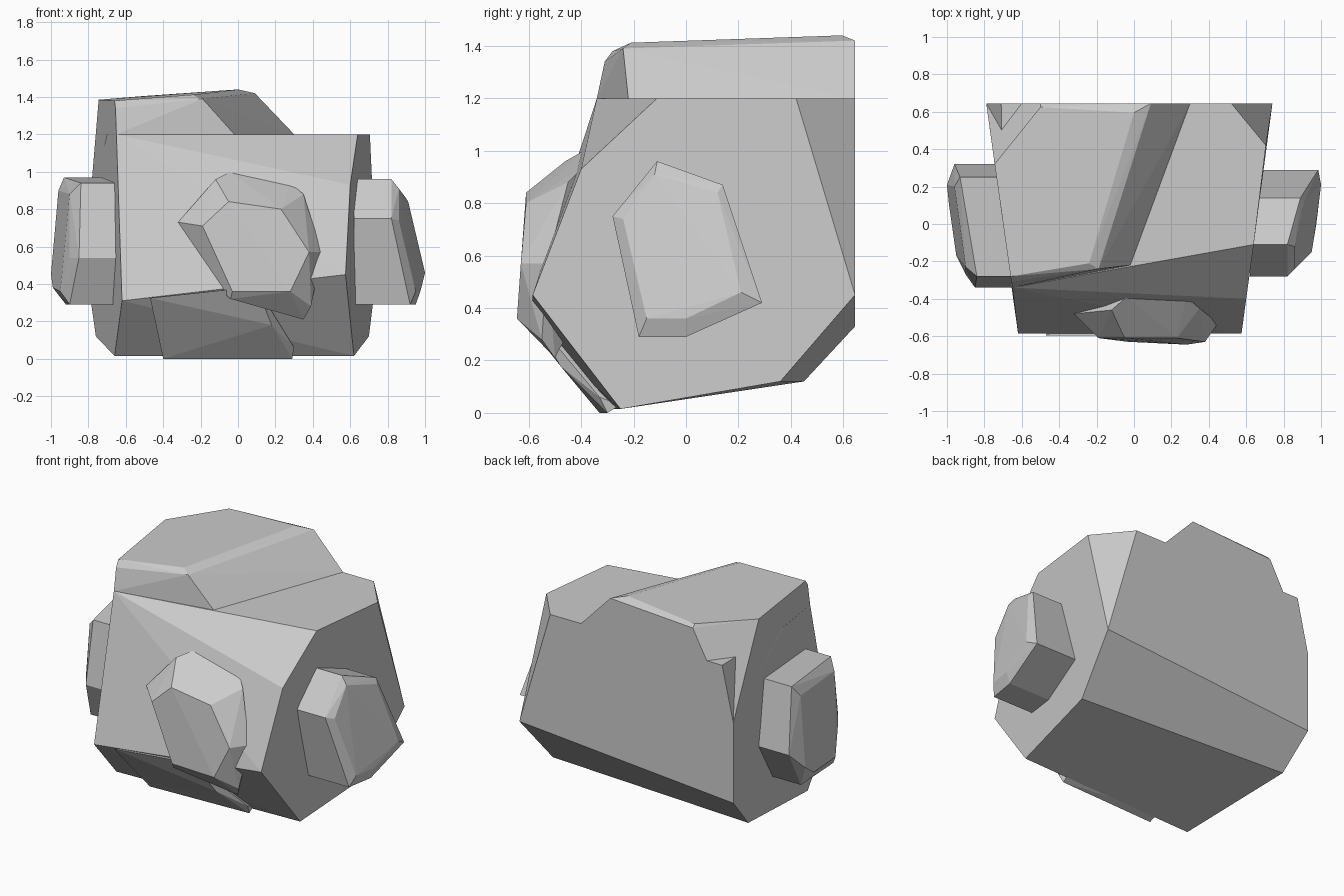
import bpy, bmesh, math
from mathutils import Vector


def stone(name, points):
    """Flat-faced rock: the convex hull of a few corner points."""
    bm = bmesh.new()
    for p in points:
        bm.verts.new(p)
    res = bmesh.ops.convex_hull(bm, input=bm.verts[:])
    junk = {g for g in res["geom_interior"] + res["geom_unused"]
            if isinstance(g, bmesh.types.BMVert)}
    bmesh.ops.delete(bm, geom=list(junk), context='VERTS')
    bmesh.ops.dissolve_limit(bm, angle_limit=math.radians(2),
                             verts=bm.verts[:], edges=bm.edges[:])
    bmesh.ops.recalc_face_normals(bm, faces=bm.faces[:])
    mesh = bpy.data.meshes.new(name)
    bm.to_mesh(mesh)
    bm.free()
    obj = bpy.data.objects.new(name, mesh)
    bpy.context.collection.objects.link(obj)
    return obj


def side_stone(name, outer, inner, base_x):
    """Stone on a side wall: wall outline, rim and smaller chamfered face."""
    base = [(base_x, y, z) for _, y, z in outer]
    return stone(name, base + outer + inner)


# Main boulder
stone("main_boulder", [
    # top
    (-0.65, -0.34, 1.2), (0.64, -0.11, 1.2), (0.705, 0.42, 1.2),
    (0.52, 0.645, 1.2), (-0.70, 0.0, 1.2), (-0.71, 0.645, 1.2),
    # front
    (0.60, -0.40, 0.93), (-0.62, -0.585, 0.31), (0.575, -0.585, 0.45),
    # back
    (0.74, 0.645, 0.45), (-0.79, 0.645, 0.33), (-0.79, 0.645, 0.85),
    # underside
    (0.70, 0.36, 0.12), (-0.76, 0.45, 0.12),
    (0.62, -0.25, 0.015), (-0.66, -0.30, 0.015)])

# Upper ledge, sloping away to the right
stone("upper_ledge", [
    (-0.65, -0.34, 1.2), (-0.02, -0.22, 1.2), (0.30, 0.645, 1.2),
    (-0.79, 0.645, 0.85), (-0.655, -0.31, 1.34), (-0.66, -0.28, 1.38),
    (-0.745, 0.32, 1.385), (-0.50, 0.625, 1.405), (-0.50, 0.645, 1.385),
    (0.0, 0.595, 1.44), (0.09, 0.645, 1.42),
    (-0.24, -0.21, 1.412), (-0.19, -0.24, 1.39)])

# Thin flake under the front stone
stone("lower_flake", [
    (-0.47, -0.595, 0.325), (0.10, -0.60, 0.385), (0.18, -0.48, 0.18),
    (0.30, -0.33, 0.06), (0.29, -0.30, 0.0), (-0.40, -0.33, 0.0),
    (-0.40, -0.25, 0.03), (0.29, -0.25, 0.03), (0.0, -0.40, 0.38)])

# Front stone
stone("front_stone", [
    # face
    (-0.19, -0.61, 0.71), (-0.05, -0.61, 0.84), (0.23, -0.61, 0.80),
    (0.38, -0.63, 0.57), (0.28, -0.645, 0.36), (-0.03, -0.63, 0.36),
    # rim
    (-0.32, -0.48, 0.73), (-0.12, -0.46, 0.96), (-0.04, -0.39, 1.0),
    (0.28, -0.39, 0.94), (0.35, -0.45, 0.88), (0.45, -0.53, 0.57),
    (0.39, -0.55, 0.28), (0.35, -0.50, 0.21), (-0.04, -0.60, 0.32),
    (-0.10, -0.55, 0.37),
    # buried root
    (-0.10, -0.35, 0.75), (0.25, -0.35, 0.75), (0.30, -0.40, 0.40)])

# Right stone
side_stone("right_stone",
           [(0.82, -0.28, 0.75), (0.82, -0.11, 0.96), (0.89, 0.14, 0.87),
            (0.985, 0.29, 0.42), (0.95, 0.0, 0.29), (0.92, -0.18, 0.29)],
           [(0.86, -0.24, 0.74), (0.86, -0.12, 0.91), (0.91, 0.12, 0.84),
            (1.0, 0.21, 0.46), (0.975, 0.0, 0.36), (0.95, -0.15, 0.36)], 0.62)

# Left stone
side_stone("left_stone",
           [(-0.84, -0.28, 0.94), (-0.85, -0.34, 0.54), (-0.90, -0.22, 0.29),
            (-0.92, 0.14, 0.29), (-0.96, 0.32, 0.56), (-0.93, 0.25, 0.97)],
           [(-0.90, -0.23, 0.88), (-0.90, -0.27, 0.54), (-0.95, -0.17, 0.36),
            (-0.99, 0.11, 0.38), (-1.0, 0.21, 0.45), (-0.96, 0.20, 0.90)],
           -0.65)
